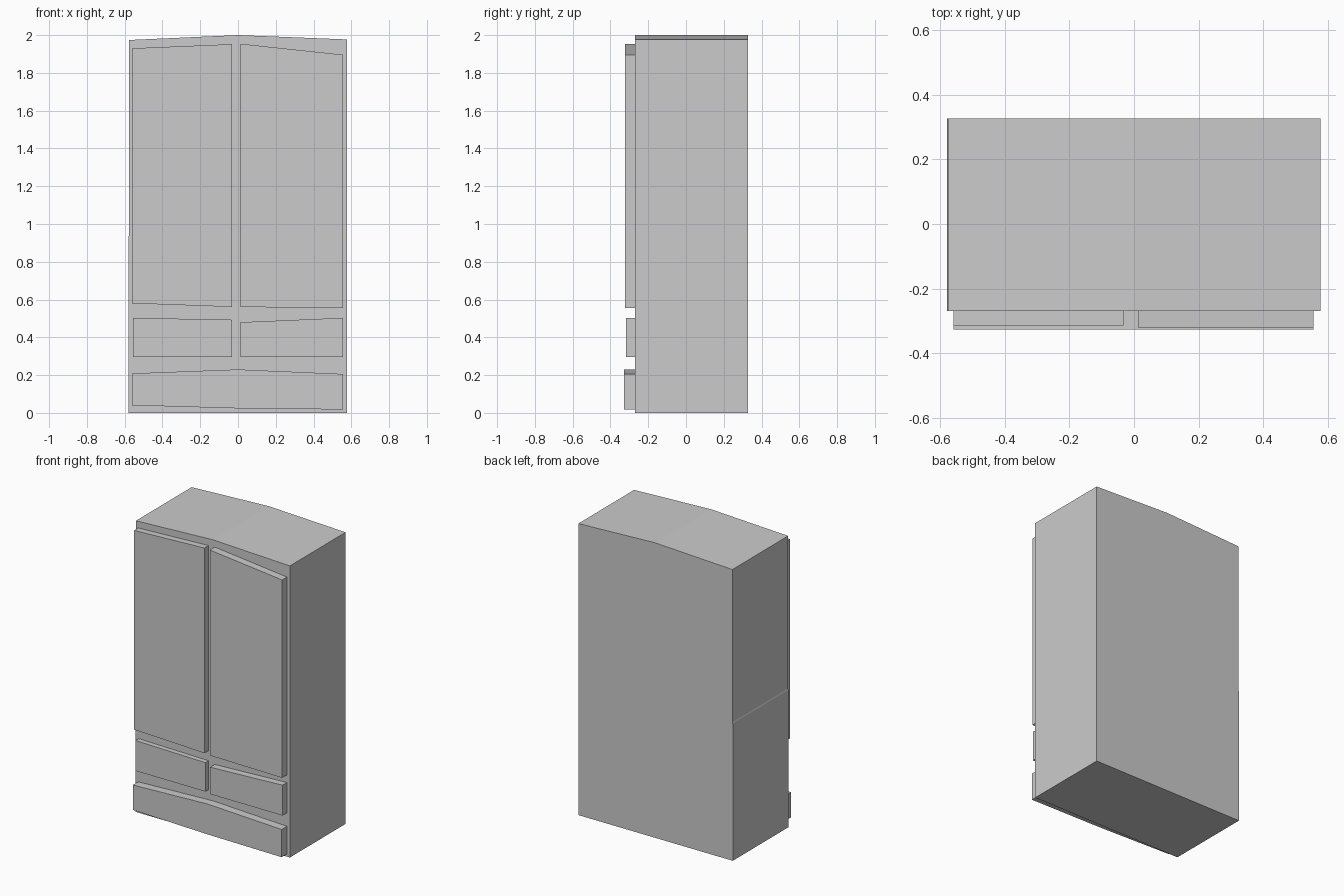
import bpy, bmesh

if "Cube" in bpy.data.objects:
    bpy.data.objects.remove(bpy.data.objects["Cube"])


def slab(name, profile, front, back):
    """Extrude an (x, z) outline from the front y to the back y."""
    bm = bmesh.new()
    face = bm.faces.new([bm.verts.new((x, front, z)) for x, z in profile])
    new = bmesh.ops.extrude_face_region(bm, geom=[face])["geom"]
    verts = [g for g in new if isinstance(g, bmesh.types.BMVert)]
    bmesh.ops.translate(bm, verts=verts, vec=(0, back - front, 0))
    bmesh.ops.recalc_face_normals(bm, faces=bm.faces)
    mesh = bpy.data.meshes.new(name)
    bm.to_mesh(mesh)
    bm.free()
    obj = bpy.data.objects.new(name, mesh)
    bpy.context.collection.objects.link(obj)
    return obj


BODY_FRONT = -0.27

# Cabinet body with a shallow peaked top
slab("cabinet_body", [(-0.58, 0), (0.578, 0), (0.578, 1.977), (0, 2.0),
                      (-0.577, 1.974), (-0.577, 0.94), (-0.58, 0.93)],
     BODY_FRONT, 0.327)

# Raised doors and drawer fronts: name, front y, outline
fronts = [
    ("left_door", -0.314,
     [(-0.56, 0.58), (-0.032, 0.561), (-0.032, 1.952), (-0.56, 1.93)]),
    ("right_door", -0.322,
     [(0.014, 0.561), (0.556, 0.554), (0.556, 1.896), (0.014, 1.954)]),
    ("upper_left_drawer", -0.304,
     [(-0.557, 0.297), (-0.032, 0.297), (-0.032, 0.493), (-0.557, 0.503)]),
    ("upper_right_drawer", -0.318,
     [(0.014, 0.297), (0.556, 0.297), (0.556, 0.503), (0.014, 0.48)]),
    ("bottom_drawer", -0.327,
     [(-0.56, 0.04), (0, 0.024), (0.556, 0.018),
      (0.556, 0.206), (0, 0.23), (-0.56, 0.209)]),
]
for name, front, outline in fronts:
    slab(name, outline, front, BODY_FRONT)
